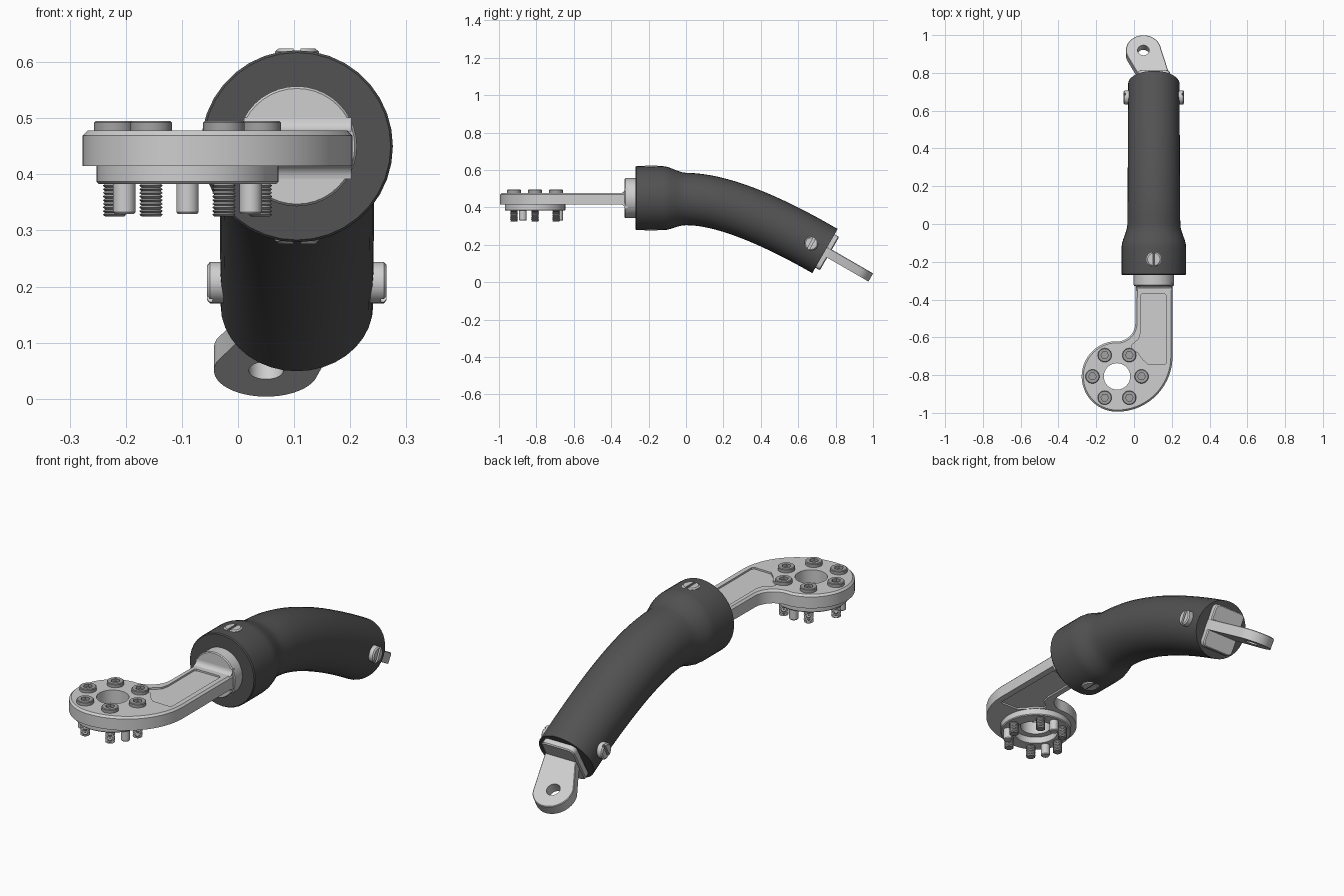
import bpy, bmesh, math
from mathutils import Matrix, Vector

if "Cube" in bpy.data.objects:
    bpy.data.objects.remove(bpy.data.objects["Cube"])

parts = []


def material(name, value):
    m = bpy.data.materials.new(name)
    m.use_nodes = True
    color = (value, value, value, 1)
    m.diffuse_color = color
    m.node_tree.nodes["Principled BSDF"].inputs["Base Color"].default_value = color
    return m


metal = material("light_metal", 0.62)
rubber = material("dark_sleeve", 0.085)
steel = material("screw_steel", 0.36)


def finish(bm, name, mat, matrix=None):
    bmesh.ops.recalc_face_normals(bm, faces=bm.faces)
    if matrix is not None:
        bm.transform(matrix)
    me = bpy.data.meshes.new(name)
    bm.to_mesh(me)
    bm.free()
    me.materials.append(mat)
    ob = bpy.data.objects.new(name, me)
    bpy.context.collection.objects.link(ob)
    parts.append(ob)
    return ob


def arc(cx, cy, r, a0, a1, n):
    angles = [math.radians(a0 + (a1 - a0) * i / n) for i in range(n + 1)]
    return [(cx + r * math.cos(a), cy + r * math.sin(a)) for a in angles]


def prism(name, outline, z0, z1, mat, chamfer=0, matrix=None):
    """Extrude an outline in z, with an optional chamfer round its top."""
    bm = bmesh.new()
    face = bm.faces.new([bm.verts.new((x, y, z1)) for x, y in outline])
    rim = list(face.edges)
    made = bmesh.ops.extrude_face_region(bm, geom=[face], use_keep_orig=True)
    low = [v for v in made["geom"] if isinstance(v, bmesh.types.BMVert)]
    bmesh.ops.translate(bm, verts=low, vec=(0, 0, z0 - z1))
    if chamfer:
        bmesh.ops.bevel(bm, geom=rim, offset=chamfer, segments=1, affect='EDGES')
    return finish(bm, name, mat, matrix)


def skin(name, rings, mat, capped=True, matrix=None):
    """Join equal rings of points into a tube."""
    bm = bmesh.new()
    loops = [[bm.verts.new(p) for p in ring] for ring in rings]
    n = len(loops[0])
    for a, b in zip(loops, loops[1:] + ([] if capped else loops[:1])):
        for i in range(n):
            bm.faces.new((a[i], a[(i + 1) % n], b[(i + 1) % n], b[i]))
    if capped:
        bm.faces.new(loops[0])
        bm.faces.new(loops[-1])
    return finish(bm, name, mat, matrix)


def lathe(name, profile, mat, n=24, capped=True, matrix=None):
    rings = [[(x, y, z) for x, y in arc(0, 0, r, 0, 360, n)[:-1]] for r, z in profile]
    return skin(name, rings, mat, capped, matrix)


def cut(target, cutter):
    mod = target.modifiers.new("cut", 'BOOLEAN')
    mod.operation = 'DIFFERENCE'
    mod.solver = 'EXACT'
    mod.object = cutter
    bpy.context.view_layer.objects.active = target
    bpy.ops.object.modifier_apply(modifier=mod.name)
    parts.remove(cutter)
    bpy.data.objects.remove(cutter)


def circle(x, y, r, n=32):
    return arc(x, y, r, 0, 360, n)[:-1]


AX = 0.105                      # sleeve axis in x
RX, RY = -0.09, -0.807          # centre of the mounting ring

# Bent sleeve with a wide collar
sections = [(-0.27, 0.45, 0, 0.167), (-0.265, 0.45, 0, 0.171), (-0.125, 0.45, 0, 0.171)]
for i in range(1, 7):
    t = i / 6
    s = t * t * (3 - 2 * t)
    sections.append((-0.125 + 0.125 * t, 0.45 - 0.005 * t, 0, 0.171 - 0.031 * s))
start, bend, end = Vector((0, 0.445)), Vector((0.26, 0.445)), Vector((0.743, 0.167))
for i in range(1, 17):
    t = i / 16
    p = start * (1 - t) ** 2 + bend * 2 * t * (1 - t) + end * t * t
    d = (bend - start) * (1 - t) + (end - bend) * t
    sections.append((p.x, p.y, math.atan2(d.y, d.x), 0.14 - 0.004 * t))
rings = []
for y, z, a, r in sections:
    rings.append([(AX + u, y - w * math.sin(a), z + w * math.cos(a))
                  for u, w in circle(0, 0, r, 36)])
skin("sleeve", rings, rubber)

# Round plug at the front of the sleeve
lathe("front_plug", [(0.107, -0.02), (0.107, 0.055), (0.103, 0.06)], metal, 40,
      matrix=Matrix.Translation((AX, -0.268, 0.45)) @ Matrix.Rotation(math.pi / 2, 4, 'X'))

# Flat curved arm with bored ring and shallow pockets
outline = ([(0.204, -0.3), (0.009, -0.3)]
           + arc(RX, -0.525, 0.097, 0, -90, 10)
           + arc(RX, RY, 0.187, 97, 270, 28)
           + arc(RX, -0.7, 0.294, 275, 360, 17))
arm = prism("arm", outline, 0.415, 0.478, metal, 0.009)
cut(arm, prism("bore_cutter", circle(RX, RY, 0.07), 0.3, 0.6, metal))
pocket = ([(0.162, -0.37), (0.042, -0.37), (0.035, -0.377), (0.035, -0.575),
           (0.025, -0.61), (-0.012, -0.64), (-0.014, -0.66), (0.02, -0.68)]
          + [(0.045, -0.715), (0.075, -0.743), (0.162, -0.745), (0.172, -0.735),
             (0.172, -0.38)])
for z in (0.47, 0.373):
    cut(arm, prism("pocket_cutter", pocket, z, z + 0.05, metal))

# Fillets where the arm meets the plug
for name, z, side in (("upper_fillet", 0.476, 1), ("lower_fillet", 0.417, -1)):
    curve = [(y, z + side * (h - 0)) for y, h in arc(-0.353, 0.025, 0.025, -90, 0, 6)]
    curve += [(-0.31, z + side * 0.025), (-0.31, z)]
    skin(name, [[(x, y, h) for y, h in curve] for x in (0.011, 0.202)], metal)

# Ring flange under the arm
lathe("ring_flange", [(0.1, 0.417), (0.162, 0.417), (0.162, 0.387), (0.158, 0.383),
                      (0.1, 0.383)], metal, 40, False, Matrix.Translation((RX, RY, 0)))

# Hex socket screws with threaded shanks
profile = [(0.017, 0.325)]
for i in range(9):
    z = 0.328 + i * 0.0065
    profile += [(0.021, z), (0.017, z + 0.00325)]
profile += [(0.02, 0.39), (0.02, 0.475), (0.037, 0.475), (0.037, 0.492), (0.034, 0.495)]
screw = lathe("ring_screw", profile, steel)
cut(screw, prism("hex_cutter", circle(0, 0, 0.02, 6), 0.482, 0.55, steel))
screws = [screw]
for i in range(1, 6):
    screws.append(screw.copy())
    bpy.context.collection.objects.link(screws[-1])
for ob, (x, y) in zip(screws, circle(RX, RY, 0.13, 6)):
    ob.location = (x, y, 0)

# Smooth locating pins between the screws
for a in (90, 210, 330):
    x, y = arc(RX, RY, 0.13, a, a, 1)[0]
    lathe("locating_pin", [(0.017, 0.329), (0.02, 0.333), (0.02, 0.4)], metal,
          matrix=Matrix.Translation((x, y, 0)))


# Slotted screws in the sleeve
def slotted_screw(name, radius, top, matrix):
    ob = lathe(name, [(radius, -0.03), (radius, top - 0.005), (radius - 0.006, top)], metal)
    slot = [(-0.006, -0.1), (0.006, -0.1), (0.006, 0.1), (-0.006, 0.1)]
    cut(ob, prism("slot_cutter", slot, top - 0.01, top + 0.05, metal))
    ob.data.transform(matrix)


for side, label in ((1, "top"), (-1, "bottom")):
    turn = Matrix.Rotation(0 if side > 0 else math.pi, 4, 'Y')
    slotted_screw(label + "_collar_screw", 0.039, 0.004,
                  Matrix.Translation((AX, -0.187, 0.45 + side * 0.17)) @ turn)
for side, label in ((1, "left"), (-1, "right")):
    turn = (Matrix.Rotation(math.radians(-28), 4, 'X')
            @ Matrix.Rotation(side * math.pi / 2, 4, 'Y')
            @ Matrix.Rotation(math.pi / 2, 4, 'Z'))
    slotted_screw(label + "_sleeve_screw", 0.037, 0.022,
                  Matrix.Translation((AX + side * 0.138, 0.67, 0.207)) @ turn)

# Rear plug and slanted lug, along the tilted sleeve end
tilt = Matrix.Translation((AX, end.x, end.y)) @ Matrix.Rotation(math.radians(-30), 4, 'X')
corners = []
for sx, sy, a in ((1, 1, 0), (-1, 1, 90), (-1, -1, 180), (1, -1, 270)):
    corners += arc(sx * 0.06, sy * 0.078, 0.025, a, a + 90, 4)
prism("rear_plug", corners, -0.03, 0.028, metal, 0.005,
      tilt @ Matrix.Rotation(-math.pi / 2, 4, 'X'))
tongue = [(-0.078, 0), (0.086, 0), (0.086, 0.03)] + arc(-0.055, 0.19, 0.093, 12, 200, 24)
tongue += [(-0.078, 0.035)]
lug = prism("rear_lug", tongue, -0.025, 0.025, metal, 0.003)
cut(lug, prism("eye_cutter", circle(-0.055, 0.19, 0.031), -0.1, 0.1, metal))
lug.data.transform(tilt)

# Smooth round surfaces, keep sharp edges
bpy.ops.object.select_all(action='DESELECT')
for ob in parts:
    ob.select_set(True)
bpy.context.view_layer.objects.active = parts[0]
bpy.ops.object.shade_smooth_by_angle(angle=math.radians(30))
